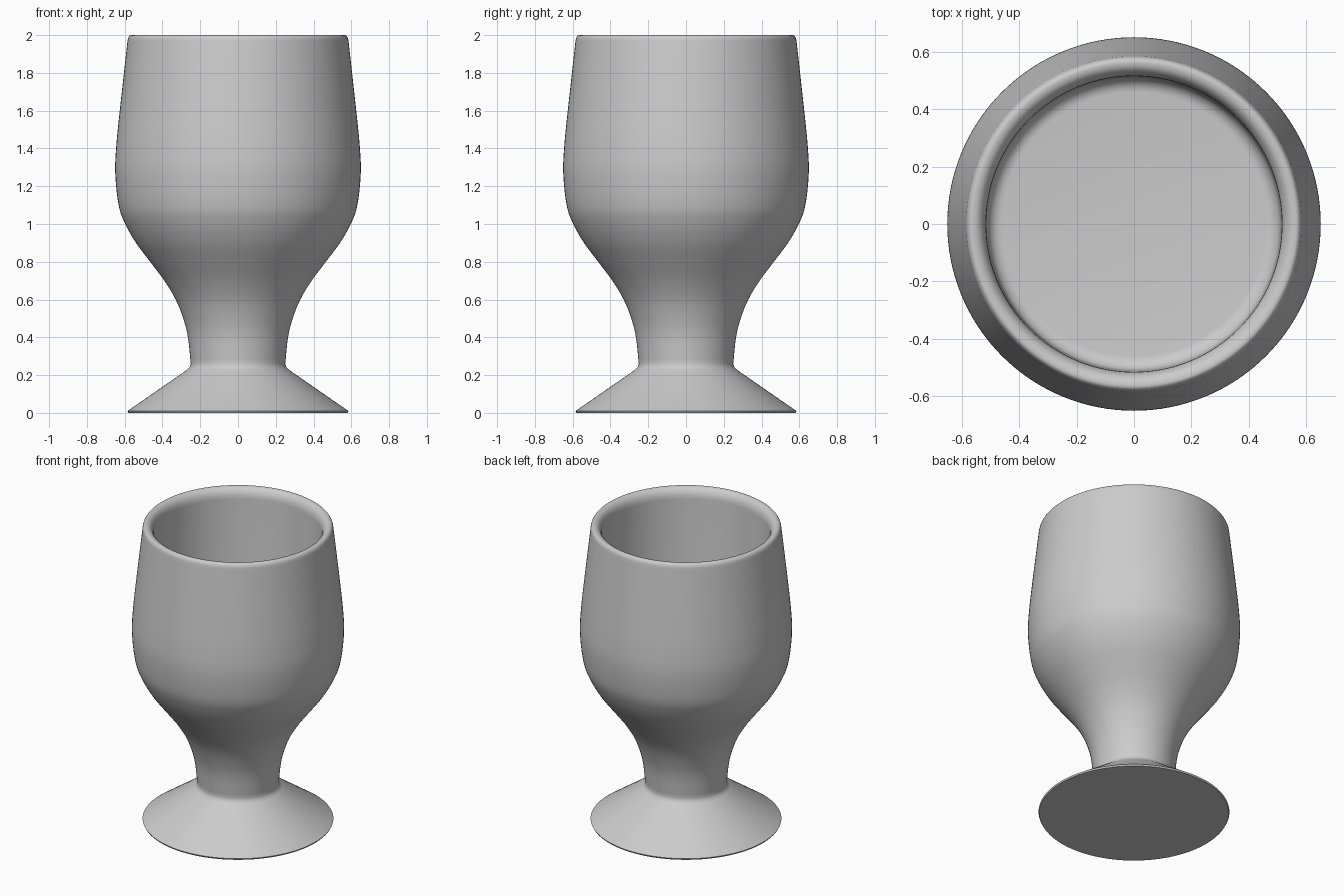
import bpy
import bmesh
import math
from mathutils import Vector

cube = bpy.data.objects.get("Cube")
if cube:
    bpy.data.objects.remove(cube, do_unlink=True)

SEGMENTS = 128


def smooth_path(points, steps=6):
    """Catmull-Rom curve through (radius, height) points."""
    pts = [Vector(p) for p in points]
    ext = [2 * pts[0] - pts[1]] + pts + [2 * pts[-1] - pts[-2]]
    path = []
    for a, b, c, d in zip(ext, ext[1:], ext[2:], ext[3:]):
        for i in range(steps):
            t = i / steps
            path.append(0.5 * (2 * b + (c - a) * t
                               + (2 * a - 5 * b + 4 * c - d) * t ** 2
                               + (3 * b - a - 3 * c + d) * t ** 3))
    return path + [pts[-1]]


def corner_arc(cx, cz, rx, rz, start, end, steps=6):
    """Elliptical arc for rounded rims and corners, angles in degrees."""
    angles = [math.radians(start + (end - start) * i / steps) for i in range(steps + 1)]
    return [Vector((cx + rx * math.cos(a), cz + rz * math.sin(a))) for a in angles]


def lathe(name, profile, material):
    """Turn a (radius, height) profile around the z axis."""
    bm = bmesh.new()
    verts = [bm.verts.new((r, 0, z)) for r, z in profile]
    edges = [bm.edges.new(pair) for pair in zip(verts, verts[1:])]
    bmesh.ops.spin(bm, geom=verts + edges, cent=(0, 0, 0), axis=(0, 0, 1),
                   angle=math.tau, steps=SEGMENTS, use_merge=False)
    bmesh.ops.remove_doubles(bm, verts=bm.verts, dist=0.0001)
    bmesh.ops.recalc_face_normals(bm, faces=bm.faces)
    mesh = bpy.data.meshes.new(name)
    bm.to_mesh(mesh)
    bm.free()
    mesh.materials.append(material)
    obj = bpy.data.objects.new(name, mesh)
    bpy.context.collection.objects.link(obj)
    bpy.ops.object.select_all(action="DESELECT")
    obj.select_set(True)
    bpy.context.view_layer.objects.active = obj
    bpy.ops.object.shade_smooth_by_angle(angle=math.radians(40))
    return obj


grey = bpy.data.materials.new("plain_grey")
grey.use_nodes = True
grey.diffuse_color = (0.6, 0.6, 0.6, 1)
grey.node_tree.nodes["Principled BSDF"].inputs["Base Color"].default_value = (0.6, 0.6, 0.6, 1)

# Foot: flat underside, thin edge and straight cone
foot = [(0, 0), (0.58, 0), (0.585, 0.01), (0.27, 0.228), (0.255, 0.243)]

# Stem and bowl outside, in one flowing curve
outside = smooth_path([(0.25, 0.26), (0.265, 0.4), (0.29, 0.5), (0.33, 0.6),
                       (0.39, 0.7), (0.465, 0.8), (0.54, 0.9), (0.597, 1.0),
                       (0.632, 1.1), (0.65, 1.27), (0.644, 1.42), (0.626, 1.6),
                       (0.604, 1.8), (0.586, 1.96)])

# Rounded rim, inner wall and flat floor of the cup
rim = corner_arc(0.565, 1.965, 0.02, 0.035, 15, 90) + corner_arc(0.56, 1.93, 0.045, 0.07, 90, 180)
floor = corner_arc(0.46, 1.0, 0.05, 0.05, 0, -90) + [Vector((0, 0.95))]

lathe("goblet", foot + outside + rim + floor, grey)
